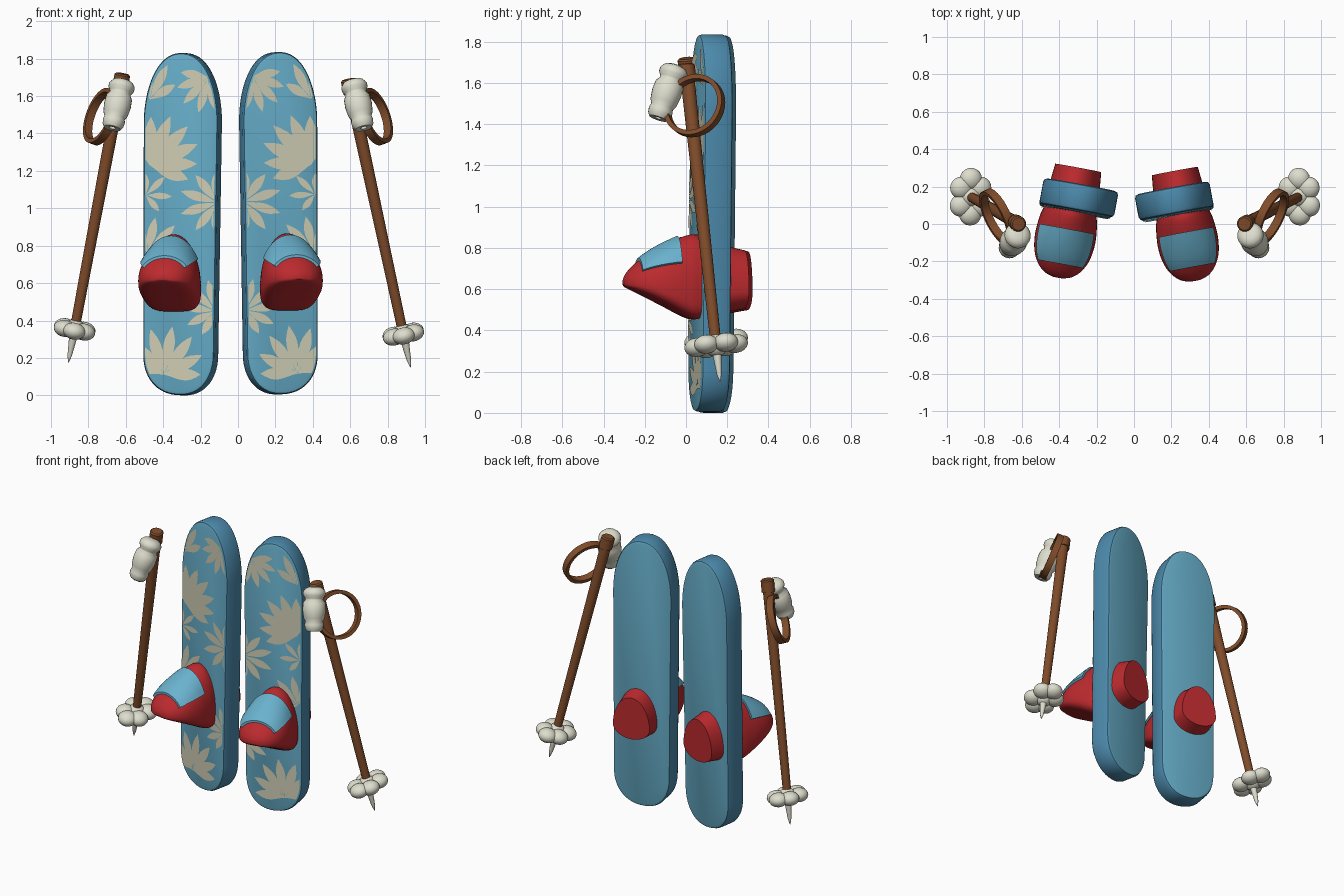
import bpy, bmesh
from math import sin, cos, pi, radians, copysign
from mathutils import Matrix, Vector

if "Cube" in bpy.data.objects:
    bpy.data.objects.remove(bpy.data.objects["Cube"])


def material(name, *rgb):
    lin = [((c / 255 + 0.055) / 1.055) ** 2.4 for c in rgb] + [1]
    m = bpy.data.materials.new(name)
    m.use_nodes = True
    m.diffuse_color = lin
    m.node_tree.nodes["Principled BSDF"].inputs["Base Color"].default_value = lin
    return m


BLUE = material("ski_blue", 100, 170, 197)
EDGE = material("edge_blue", 76, 138, 172)
PATCH = material("patch_blue", 106, 178, 206)
LEAF = material("leaf_cream", 205, 203, 178)
FUR = material("ivory", 222, 222, 206)
RED = material("boot_red", 188, 42, 46)
BROWN = material("wood_brown", 128, 76, 42)


def finish(name, bm, mats, matrix=Matrix(), angle=35):
    """Move the mesh into place, shade it and link it."""
    bm.transform(matrix)
    if matrix.determinant() < 0:
        bmesh.ops.reverse_faces(bm, faces=bm.faces)
    me = bpy.data.meshes.new(name)
    bm.to_mesh(me)
    bm.free()
    for m in mats:
        me.materials.append(m)
    me.polygons.foreach_set("use_smooth", [True] * len(me.polygons))
    me.set_sharp_from_angle(angle=radians(angle))
    ob = bpy.data.objects.new(name, me)
    bpy.context.collection.objects.link(ob)
    return ob


def loft(rings, caps=True, closed=False):
    """Bridge rings of points into a skin."""
    bm = bmesh.new()
    rows = [[bm.verts.new(p) for p in r] for r in rings]
    n = len(rows[0])
    pairs = list(zip(rows, rows[1:])) + ([(rows[-1], rows[0])] if closed else [])
    for a, b in pairs:
        for i in range(n):
            j = (i + 1) % n
            bm.faces.new((a[i], a[j], b[j], b[i]))
    if caps and not closed:
        bm.faces.new(rows[0])
        bm.faces.new(rows[-1])
    bmesh.ops.recalc_face_normals(bm, faces=bm.faces)
    return bm


def lathe(profile, n=24, closed=False):
    return loft([[(r * cos(2 * pi * i / n), r * sin(2 * pi * i / n), z)
                  for i in range(n)] for r, z in profile], closed=closed)


def frame(origin, toward):
    """Matrix at origin with z pointing at a target and y near the world y."""
    z = (Vector(toward) - Vector(origin)).normalized()
    x = Vector((0, 1, 0)).cross(z).normalized()
    rot = Matrix((x, z.cross(x), z)).transposed().to_4x4()
    return Matrix.Translation(origin) @ rot


# Ski outline: +x is the outer edge, the inner edge narrows downward
HEIGHT = 1.83


def outline(inset=0.0, n=64):
    pts = []
    for i in range(n):
        a = 2 * pi * (i + 0.5) / n
        c, s = cos(a), sin(a)
        x = copysign(abs(c) ** 0.9, c)
        z = HEIGHT - 0.38 + 0.38 * s if s > 0 else 0.22 + 0.22 * copysign(abs(s) ** 0.9, s)
        half = 0.206 if c > 0 else 0.18 + 0.026 * z / HEIGHT
        mid = HEIGHT / 2
        pts.append((x * (half - inset), mid + (z - mid) * (1 - inset / mid)))
    return pts


def make_ski(side, matrix):
    rings = [(0.02, -0.07), (0.006, -0.065), (0, -0.05),
             (0, 0.05), (0.006, 0.065), (0.02, 0.07)]
    bm = loft([[(x, y, z) for x, z in outline(i)] for i, y in rings])
    for f in bm.faces:
        f.material_index = 0 if abs(f.normal.y) > 0.9 else 1
    finish(side + "_ski", bm, [BLUE, EDGE], matrix)


# Leaf fans: base x, base z, length, first angle, last angle, petals
LEAVES = [(.17, 1.58, .20, 85, 150, 3), (-.15, 1.70, .19, 10, -130, 6),
          (.17, 1.23, .28, 70, 200, 7), (-.20, 1.03, .20, 85, -85, 6),
          (.19, 1.07, .14, 90, 230, 4), (.18, .76, .20, 70, 200, 5),
          (-.19, .45, .18, 110, -60, 6), (.09, .11, .25, 20, 180, 7)]


def make_leaves(side, matrix):
    bm = bmesh.new()
    for x, z, size, a0, a1, n in LEAVES:
        for k in range(n):
            a = radians(a0 + (a1 - a0) * k / (n - 1))
            length = size * (0.8 + 0.25 * sin(pi * k / (n - 1)))
            edge = []
            for i in range(16):
                t = i / 8 if i <= 8 else 2 - i / 8
                w = 0.125 * size * sin(pi * t ** 1.3) * (-1 if i <= 8 else 1)
                edge.append((x + t * length * cos(a) - w * sin(a), -0.073,
                             z + t * length * sin(a) + w * cos(a)))
            bm.faces.new([bm.verts.new(p) for p in edge])
    # Trim the fans to the ski outline
    rim = outline(0.014)
    for (x0, z0), (x1, z1) in zip(rim, rim[1:] + rim[:1]):
        bmesh.ops.bisect_plane(bm, geom=bm.verts[:] + bm.edges[:] + bm.faces[:],
                               plane_co=(x0, 0, z0), plane_no=(z1 - z0, 0, x0 - x1),
                               clear_outer=True)
    bm.normal_update()
    bmesh.ops.reverse_faces(bm, faces=[f for f in bm.faces if f.normal.y > 0])
    finish(side + "_ski_leaves", bm, [LEAF], matrix)


# Boot sections: forward distance, bottom, top, half width
BOOT = [Vector(r) for r in (
    (-.165, .50, .785, .125), (-.06, .48, .81, .135), (.06, .45, .855, .142),
    (.12, .455, .855, .155), (.22, .505, .815, .163), (.31, .55, .765, .15),
    (.375, .58, .715, .118), (.415, .598, .672, .075), (.432, .612, .64, .025))]
BOOT_X = 0.035


def boot_row(t):
    """Smoothly interpolated section at row number t."""
    i = min(int(t), len(BOOT) - 2)
    p = [BOOT[max(0, min(len(BOOT) - 1, i + k))] for k in (-1, 0, 1, 2)]
    u = t - i
    return 0.5 * (2 * p[1] + (p[2] - p[0]) * u
                  + (2 * p[0] - 5 * p[1] + 4 * p[2] - p[3]) * u ** 2
                  + (3 * p[1] - p[0] - 3 * p[2] + p[3]) * u ** 3)


def boot_point(t, a, grow=0.0):
    f, low, top, half = boot_row(t)
    c, s = cos(a), sin(a)
    mid = low + 0.3 * (top - low)
    flat = min(1, max(0, t - 1))
    power = 1 - 0.45 * flat if s < 0 else 1
    x = (half + grow) * copysign(abs(c) ** power, c)
    z = mid + s * (top + grow - mid) if s > 0 else mid - (mid - low) * abs(s) ** power
    return (BOOT_X + x, -f, z)


def make_boot(side, matrix):
    last = len(BOOT) - 1
    rings = [[boot_point(last * k / 40, 2 * pi * i / 40) for i in range(40)]
             for k in range(41)]
    finish(side + "_boot", loft(rings), [RED], matrix, 40)
    # Curved patch over the toe, with a slight thickness
    rings = []
    for k in range(9):
        t = 3.5 + 2.2 * k / 8
        arc = [radians(32 + 116 * i / 14) for i in range(15)]
        rings.append([boot_point(t, a, 0.014) for a in arc]
                     + [boot_point(t, a, -0.004) for a in reversed(arc)])
    finish(side + "_boot_patch", loft(rings), [PATCH], matrix, 40)


def make_pole(side, s, top, tip):
    top, tip = Vector(top), Vector(tip)
    length = (top - tip).length
    pole = frame(tip, top)
    hub = 0.115 * length
    # Shaft with a thicker end cap, and a pointed tip
    finish(side + "_pole_shaft", lathe([(.026, hub), (.034, length - .08), (.042, length - .08),
                                        (.042, length - .008), (.034, length)]), [BROWN], pole)
    finish(side + "_pole_tip", lathe([(.002, 0), (.012, .04), (.026, hub)], 16), [FUR], pole)
    # Basket: a ring of soft lobes
    bm = bmesh.new()
    for k in range(6):
        a = 2 * pi * (k + 0.5) / 6
        place = Matrix.Translation((.06 * cos(a), .095 * sin(a), hub))
        bmesh.ops.create_uvsphere(bm, u_segments=20, v_segments=12, radius=.06,
                                  matrix=place @ Matrix.Diagonal((1, 1, .75, 1)))
    bmesh.ops.create_uvsphere(bm, u_segments=20, v_segments=12, radius=.055,
                              matrix=Matrix.Translation((0, 0, hub)))
    finish(side + "_pole_basket", bm, [FUR], pole, 60)
    # Bulbous grip with a hollow lower end
    grip = frame((s * .672, -.135, 1.43), (s * .615, -.05, 1.68))
    profile = [(.012, .03), (.018, 0), (.045, -.002), (.056, .015), (.06, .04), (.055, .06),
               (.066, .08), (.073, .13), (.07, .175), (.056, .195), (.058, .205),
               (.07, .225), (.07, .245), (.055, .265), (.03, .275)]
    finish(side + "_pole_grip", lathe(profile), [FUR], grip, 60)
    # Hand strap: a flat band loop hanging outward and back
    middle = Vector((s * .73, .04, 1.49))
    strap = frame(middle, middle + Vector((s * -.846, .404, -.315)))
    band = [(.155, -.022), (.155, .022), (.132, .022), (.132, -.022)]
    finish(side + "_pole_strap", lathe(band, 40, closed=True), [BROWN], strap)


# Place a mirrored pair: side name, sign, ski position, pole top, pole tip
PAIR = [("right", -1, (-.295, .125, 0), (-.617, 0, 1.72), (-.907, .165, .175)),
        ("left", 1, (.215, .108, .005), (.59, 0, 1.69), (.922, .165, .15))]
for side, s, place, top, tip in PAIR:
    matrix = (Matrix.Translation(place) @ Matrix.Rotation(s * radians(10.5), 4, 'Z')
              @ Matrix.Rotation(radians(-0.6), 4, 'X') @ Matrix.Diagonal((s, 1, 1, 1)))
    make_ski(side, matrix)
    make_leaves(side, matrix)
    make_boot(side, matrix)
    make_pole(side, s, top, tip)
